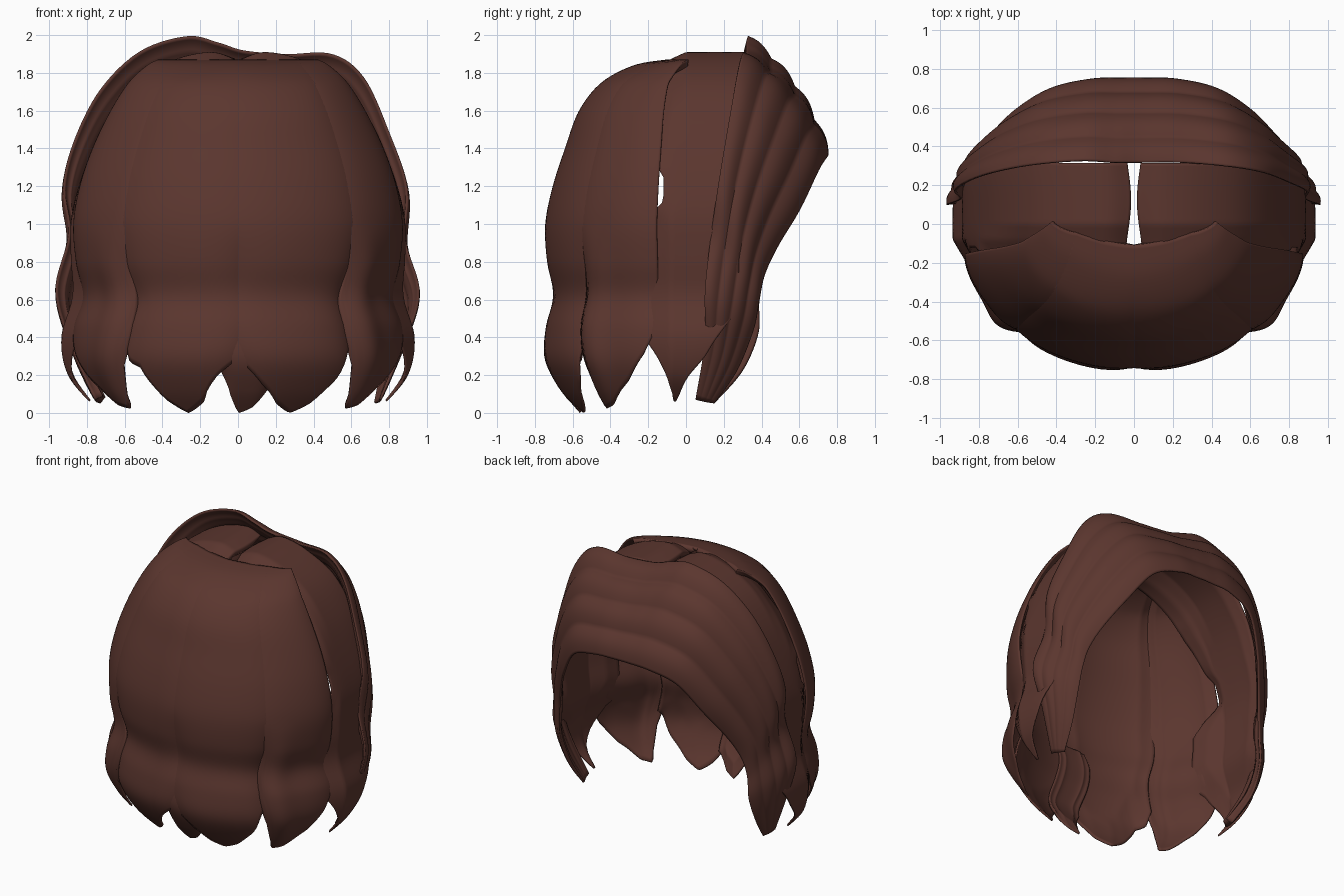
import bpy, math
from mathutils import Vector

if "Cube" in bpy.data.objects:
    bpy.data.objects.remove(bpy.data.objects["Cube"])

brown = bpy.data.materials.new("dark_brown_hair")
brown.diffuse_color = (0.105, 0.037, 0.028, 1)
brown.use_nodes = True
brown.node_tree.nodes["Principled BSDF"].inputs["Base Color"].default_value = brown.diffuse_color


def spline(pts, t):
    """Smooth curve through tuples, t in 0..1."""
    n = len(pts) - 1
    s = min(max(t, 0), 1) * n
    i = min(int(s), n - 1)
    f = s - i
    q = [pts[max(0, min(n, i + k))] for k in (-1, 0, 1, 2)]
    return [0.5 * (2 * b + (c - a) * f + (2 * a - 5 * b + 4 * c - d) * f * f
                   + (3 * b - a - 3 * c + d) * f ** 3) for a, b, c, d in zip(*q)]


def table(pts, x):
    """Linear lookup in ascending (x, value) pairs."""
    if x <= pts[0][0]:
        return pts[0][1]
    for (a, va), (b, vb) in zip(pts, pts[1:]):
        if x <= b:
            return va + (vb - va) * (x - a) / (b - a)
    return pts[-1][1]


def sheet(name, fn, nu, nv, thick):
    """Grid surface fn(u, v), faced outward and thickened inward, thinner at its rim."""
    vs = [fn(i / nu, j / nv) for j in range(nv + 1) for i in range(nu + 1)]
    w = nu + 1
    fs = [(j * w + i, j * w + i + 1, (j + 1) * w + i + 1, (j + 1) * w + i)
          for j in range(nv) for i in range(nu)]
    me = bpy.data.meshes.new(name)
    me.from_pydata(vs, [], fs)
    me.update()
    if sum(p.normal.dot(p.center - Vector((0, 0, 0.9))) * p.area for p in me.polygons) < 0:
        me.flip_normals()
    ob = bpy.data.objects.new(name, me)
    bpy.context.collection.objects.link(ob)
    me.materials.append(brown)
    group = ob.vertex_groups.new(name="thickness")
    for j in range(nv + 1):
        for i in range(nu + 1):
            edge = min(i / nu, 1 - i / nu, 1 - j / nv)
            group.add([j * w + i], min(1, 0.25 + 5 * edge), 'REPLACE')
    so = ob.modifiers.new("thickness", "SOLIDIFY")
    so.thickness, so.offset, so.vertex_group = thick, -1, "thickness"
    bpy.ops.object.select_all(action='DESELECT')
    ob.select_set(True)
    bpy.context.view_layer.objects.active = ob
    bpy.ops.object.shade_smooth_by_angle(angle=math.radians(45))
    return ob


# Dome profile of the rear hair: height, half width, depth
DOME = [(1.87, .44, .11), (1.84, .5, .28), (1.75, .6, .45), (1.6, .70, .57), (1.4, .80, .645),
        (1.2, .87, .71), (1.0, .905, .75), (.8, .89, .745), (.62, .855, .71),
        (.45, .905, .75), (.28, .90, .76), (.12, .83, .68), (0, .74, .58)]
INV = [(p[0], i / (len(DOME) - 1)) for i, p in enumerate(DOME)][::-1]


def lock(name, a0, a1, bottom, top=1.87, size=1.0, side=1, swell=0.0, rim=0.04):
    t0 = table(INV, top)

    def fn(u, v):
        t = t0 + (table(INV, table(bottom, u)) - t0) * v
        z, w, d = spline(DOME, t)
        e = abs(2 * u - 1) ** 4
        low = min(1, max(0, (1.0 - z) / 0.4))
        k = size * (1 - e * (0.015 + (rim if u > .5 else .04) * low))
        k += swell * low * math.exp(-((u - .2) / .2) ** 2)
        a = math.radians(a0 + (a1 - a0) * u)
        a += 0.05 * low * math.sin(z * 9) * math.cos(a)
        x, y = k * w * math.sin(a), -k * d * math.cos(a)
        y += 0.035 * max(0, (z - 1.75) / .12) * min(1, abs(x) / .3)
        return (side * x, y, z)
    return sheet(name, fn, 32, 56, 0.045)


# Rear locks
lock("rear_lock_left", -2.5, 44, [(0, .3), (.15, .2), (.3, .07), (.5, 0), (.64, .08), (.78, .24),
                                  (.9, .27), (1, .38)], side=-1)
lock("rear_lock_right", -2.5, 44, [(0, .3), (.2, .14), (.35, .06), (.52, 0), (.66, .06), (.82, .19),
                                   (.93, .32), (1, .36)])
lock("rear_lock_centre", -9, 10, [(0, .22), (.2, .1), (.5, 0), (.75, .04), (1, .14)],
     top=.7, size=.97)
for s, n in ((1, "right"), (-1, "left")):
    lock("outer_lock_" + n, 41, 78, [(0, .37), (.06, .14), (.14, .03), (.3, .05), (.6, .17),
                                     (.85, .31), (1, .44)], side=s, swell=.04, rim=0)

# Side panels running from the parting down over the ears, tucked under the rear locks
SIDE = [(.03, 1.875), (.15, 1.91), (.35, 1.865), (.55, 1.745), (.7, 1.55), (.81, 1.3), (.88, 1.05),
        (.885, .82), (.875, .62), (.935, .4), (.90, .2), (.77, .04)]
SINV = [(p[1], i / 11) for i, p in enumerate(SIDE)][:0:-1]
REAR = [(0, -.12), (.1, -.14), (.4, -.29), (.9, -.29), (1.05, -.19), (1.12, -.12), (1.25, -.12),
        (1.33, -.17), (1.6, -.2), (1.8, -.2), (1.9, -.2)]
FORE = [(0, .0), (.15, .06), (.3, .17), (.5, .24), (.7, .28), (1.0, .28), (1.5, .33), (1.75, .33),
        (1.85, .315)]
HEM = [(0, .5), (.1, .44), (.25, .25), (.42, .07), (.5, .07), (.65, .14), (.8, .26), (1, .5)]


def side_panel(name, s):
    def fn(u, v):
        x, z = spline(SIDE, v * table(SINV, table(HEM, u)))
        y0, y1 = table(REAR, z), table(FORE, z)
        y = y0 + (y1 - y0) * u
        e = abs(2 * u - 1) ** 4
        x *= 1 - 0.015 * e
        if y < -.08:
            x *= 1 - min(1, max(0, 1.15 - z) / .15) * (.62 * (-.08 - y))
            x -= min(1, max(0, z - 1.3) / .1) * .35 * (-.08 - y) * min(1, x / .3)
        x += max(0, 1 - v * 8) * 0.015 * math.cos(u * 5)
        if z > 1.4 and y < 0:
            z += .45 * y * min(1, (z - 1.4) / .3)
        return (s * x, y, z)
    return sheet(name, fn, 32, 64, 0.045)


side_panel("side_panel_right", 1)
side_panel("side_panel_left", -1)


def band(name, rear, fore, nu, nv, bulge, ridges, rise, thick):
    """Ridged strip between two rails, swelling outward."""
    def fn(u, v):
        a, b = Vector(spline(rear, v)), Vector(spline(fore, v))
        p = a.lerp(b, u)
        out = p - Vector((0, 0, .9))
        if p.z < .9:
            out.z *= 0.3
        out.normalize()
        fade = math.sin(math.pi * v) ** 0.7 if 0 < v < 1 else 0
        k = bulge * math.sin(math.pi * u) * (0.1 + 0.9 * fade)
        k += rise * fade * (abs(math.sin(math.pi * ridges * u)) - 0.3)
        return p + out * k
    return sheet(name, fn, nu, nv, thick)


# Swept fringe over the brow, from left tip to right tip
rear_l = [(-.76, .05, .07), (-.89, .1, .36), (-.97, .1, .65), (-.90, .13, .95), (-.93, .17, 1.2),
          (-.87, .22, 1.45), (-.73, .27, 1.72), (-.52, .31, 1.92), (-.27, .33, 2.0), (-.1, .32, 1.965)]
rear_r = [(.03, .32, 1.925), (.25, .32, 1.905), (.5, .30, 1.905), (.67, .27, 1.78), (.80, .22, 1.5),
          (.90, .17, 1.2), (.89, .13, .92), (.965, .1, .64), (.89, .1, .38), (.76, .05, .07)]
fore_r = [(.06, .76, 1.37), (.22, .755, 1.36), (.42, .71, 1.29), (.57, .61, 1.08), (.68, .49, .88),
          (.74, .42, .73), (.77, .39, .59), (.78, .36, .44), (.76, .27, .22), (.73, .15, .05)]
fore_l = [(-x, y, z) for x, y, z in fore_r[::-1]]
fore_l[1:3] = [(-.78, .3, .22), (-.78, .385, .42)]
band("fringe", rear_l + rear_r, fore_l + fore_r, 48, 120, .065, 4, .02, .05)
